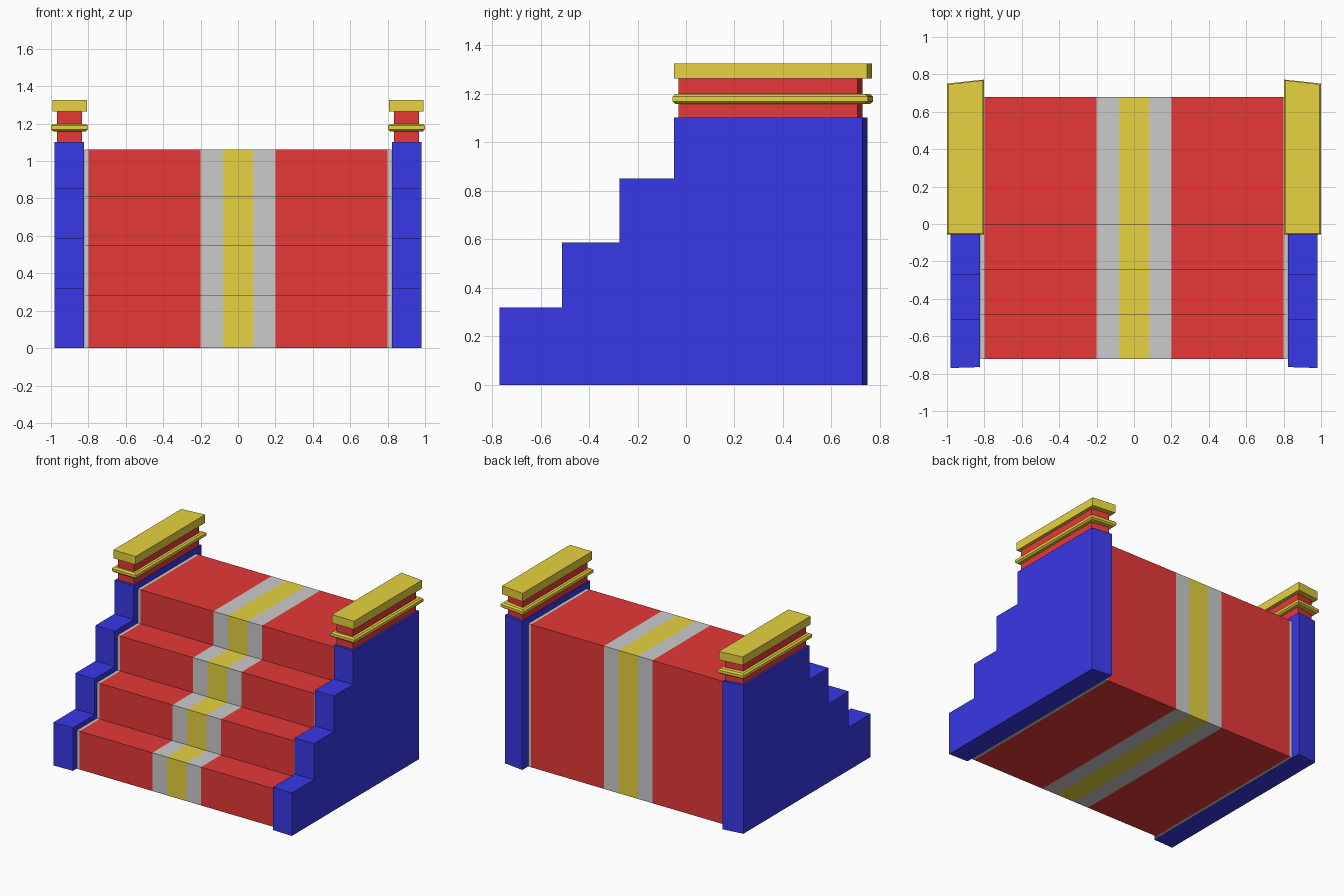
import bpy
import bmesh

if "Cube" in bpy.data.objects:
    bpy.data.objects.remove(bpy.data.objects["Cube"])


def material(name, rgb):
    m = bpy.data.materials.new(name)
    m.diffuse_color = (*rgb, 1)
    m.use_nodes = True
    m.node_tree.nodes["Principled BSDF"].inputs["Base Color"].default_value = m.diffuse_color
    return m


RED = material("red", (0.8, 0.04, 0.04))
BLUE = material("blue", (0.04, 0.04, 0.8))
GOLD = material("gold", (0.8, 0.65, 0.05))
GREY = material("grey", (0.7, 0.7, 0.7))


def finish(name, bm, mats, mirror=False):
    bmesh.ops.recalc_face_normals(bm, faces=bm.faces)
    me = bpy.data.meshes.new(name)
    bm.to_mesh(me)
    bm.free()
    for m in mats:
        me.materials.append(m)
    ob = bpy.data.objects.new(name, me)
    bpy.context.collection.objects.link(ob)
    if mirror:
        ob.modifiers.new("Mirror", 'MIRROR').use_mirror_merge = False
    return ob


def loft(name, loops, mats, bands=None, mirror=False):
    """Join matching point loops; bands gives a material slot per section."""
    bm = bmesh.new()
    rings = [[bm.verts.new(p) for p in loop] for loop in loops]
    bands = bands or [0] * (len(rings) - 1)
    for a, b, slot in zip(rings, rings[1:], bands):
        for i in range(len(a)):
            j = (i + 1) % len(a)
            bm.faces.new((a[i], a[j], b[j], b[i])).material_index = slot
    bm.faces.new(rings[0]).material_index = bands[0]
    bm.faces.new(rings[-1]).material_index = bands[-1]
    return finish(name, bm, mats, mirror)


def stair_profile(ys, zs, back):
    """Stepped side outline as (y, z) points."""
    pts = [(back, 0), (ys[0], 0)]
    for i, z in enumerate(zs):
        pts.append((ys[i], z))
        pts.append((ys[i + 1] if i + 1 < len(ys) else back, z))
    return pts


def slab(name, sections, mat):
    """Rail block with a skewed back; sections are (z, inset)
    around the block's given footprint."""
    (x0, x1, y0, y1), levels = sections
    loops = []
    for z, d in levels:
        loops.append([(x0 + d, y0 + d, z), (x1 - d, y0 + d, z),
                      (x1 - d, y1 - 0.021 - d, z), (x0 + d, y1 - d, z)])
    return loft(name, loops, [mat], mirror=True)


# Striped staircase
steps = stair_profile([-0.722, -0.485, -0.243, -0.003],
                      [0.285, 0.55, 0.81, 1.063], 0.68)
xs = [-0.822, -0.8, -0.2, -0.08, 0.08, 0.2, 0.8, 0.822]
loft("striped_stairs", [[(x, y, z) for y, z in steps] for x in xs],
     [GREY, RED, GOLD], bands=[0, 1, 0, 2, 0, 1, 0])

# Stepped side walls, slightly skewed at the back
loops = []
for x, front, back in ((0.824, -0.765, 0.749), (0.982, -0.77, 0.728)):
    outline = stair_profile([front, -0.511, -0.274, -0.05],
                            [0.32, 0.587, 0.852, 1.103], back)
    loops.append([(x, y, z) for y, z in outline])
loft("side_wall", loops, [BLUE], mirror=True)

# Rail on top of each wall: red core, rounded band and flat cap
slab("rail_core", ((0.833, 0.968, -0.031, 0.729),
                   [(1.103, 0), (1.266, 0)]), RED)
slab("rail_band", ((0.802, 1.0, -0.056, 0.772),
                   [(1.159, 0.012), (1.169, 0), (1.189, 0), (1.199, 0.012)]), GOLD)
slab("rail_cap", ((0.808, 0.991, -0.05, 0.768),
                  [(1.264, 0), (1.326, 0)]), GOLD)
